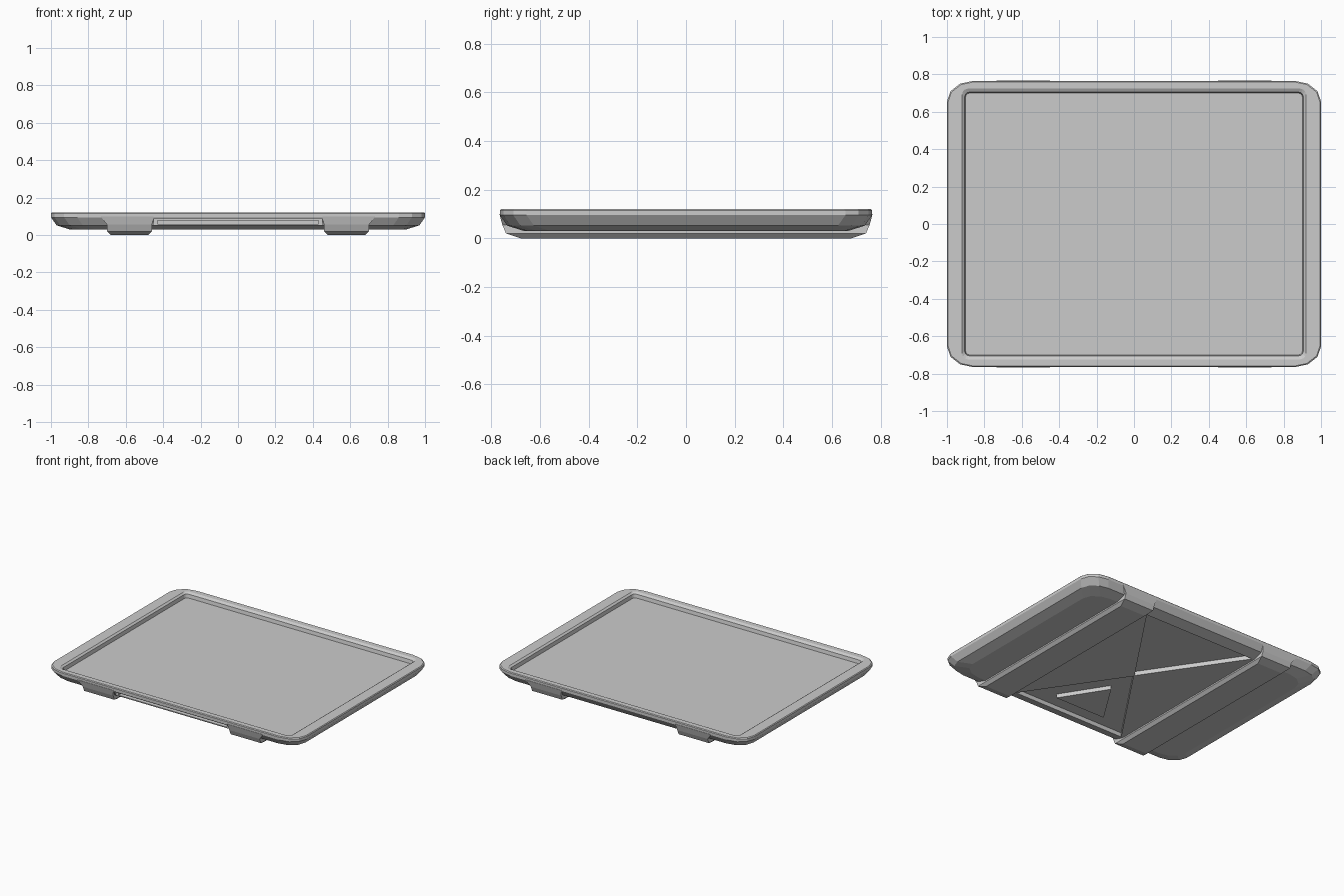
import bpy, bmesh, math

if "Cube" in bpy.data.objects:
    bpy.data.objects.remove(bpy.data.objects["Cube"])


def loft(name, rings):
    """Closed solid from a stack of equal-length rings of (x, y, z) points."""
    bm = bmesh.new()
    vs = [[bm.verts.new(p) for p in r] for r in rings]
    n = len(vs[0])
    for a, b in zip(vs, vs[1:]):
        for i in range(n):
            j = (i + 1) % n
            bm.faces.new((a[i], a[j], b[j], b[i]))
    bm.faces.new(vs[0][::-1])
    bm.faces.new(vs[-1])
    bmesh.ops.recalc_face_normals(bm, faces=bm.faces)
    me = bpy.data.meshes.new(name)
    bm.to_mesh(me)
    bm.free()
    ob = bpy.data.objects.new(name, me)
    bpy.context.collection.objects.link(ob)
    return ob


def round_rect(hx, hy, rx, ry, z, seg=3):
    pts = []
    for k, (sx, sy) in enumerate([(1, 1), (-1, 1), (-1, -1), (1, -1)]):
        for i in range(seg + 1):
            a = math.pi / 2 * (k + i / seg)
            pts.append((sx * (hx - rx) + rx * math.cos(a),
                        sy * (hy - ry) + ry * math.sin(a), z))
    return pts


def rect(x0, x1, y0, y1, z):
    return [(x0, y0, z), (x1, y0, z), (x1, y1, z), (x0, y1, z)]


def prism(name, pts, z0, z1):
    return loft(name, [[(x, y, z) for x, y in pts] for z in (z0, z1)])


def boolean(target, tool, op):
    m = target.modifiers.new(op, 'BOOLEAN')
    m.operation, m.solver, m.object = op, 'EXACT', tool
    bpy.context.view_layer.objects.active = target
    bpy.ops.object.modifier_apply(modifier=m.name)
    bpy.data.objects.remove(tool, do_unlink=True)


# Main shell with tapered underside
shell = loft("tray_shell", [
    round_rect(1 - d, .765 - d, .14, .11, z)
    for d, z in [(.10, .03), (.03, .052), (0, .095), (0, .115), (.005, .12)]])

# Raised rails running front to back underneath
for s in (-1, 1):
    rings = [rect(*sorted((s * a, s * b)), -y, y, z) for a, b, y, z in [
        (.48, .68, .68, 0), (.46, .70, .74, .02), (.46, .70, .755, .055),
        (.45, .735, .767, .1)]]
    boolean(shell, loft("rail", rings), 'UNION')

# Shallow sunken top
boolean(shell, loft("top_recess", [
    round_rect(.90, .70, .02, .02, .085),
    round_rect(.905, .705, .025, .025, .11),
    round_rect(.92, .725, .03, .03, .121),
    round_rect(.92, .725, .03, .03, .2)]), 'DIFFERENCE')

# Triangular recesses underneath, front and back
for s in (-1, 1):
    boolean(shell, prism("under_recess", [(-.445, s * .66), (.445, s * .66), (0, s * .005)],
                         -.1, .06), 'DIFFERENCE')

# Stepped slot along the front edge
for x, y, z0, z1 in [(.45, -.737, .04, .088), (.43, -.71, .06, .079)]:
    boolean(shell, loft("front_slot", [rect(-x, x, -.9, y, z) for z in (z0, z1)]), 'DIFFERENCE')

# Small raised triangle inside the front recess
prism("under_triangle", [(-.2, -.545), (.2, -.545), (0, -.23)], .032, .062)
